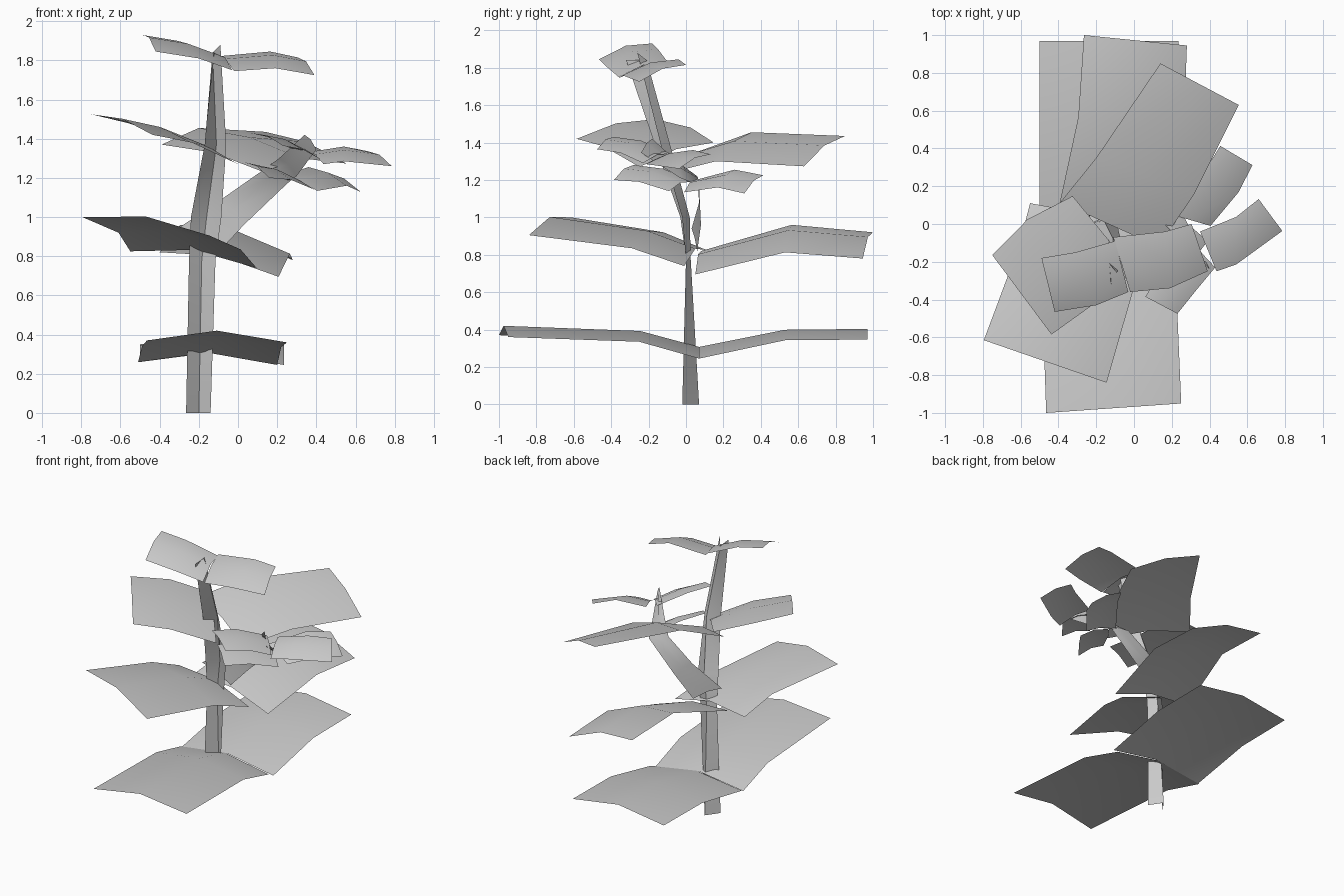
import bpy
from mathutils import Vector

cube = bpy.data.objects.get("Cube")
if cube:
    bpy.data.objects.remove(cube, do_unlink=True)

grey = bpy.data.materials.new("plain_grey")
grey.use_nodes = True
colour = (0.6, 0.6, 0.6, 1.0)
grey.diffuse_color = colour
grey.node_tree.nodes["Principled BSDF"].inputs["Base Color"].default_value = colour


def sheet(name, rows):
    """Smooth open sheet from rows of points."""
    n = len(rows[0])
    verts = [p for row in rows for p in row]
    faces = [(r * n + c, r * n + c + 1, (r + 1) * n + c + 1, (r + 1) * n + c)
             for r in range(len(rows) - 1) for c in range(n - 1)]
    mesh = bpy.data.meshes.new(name)
    mesh.from_pydata(verts, [], faces)
    mesh.update()
    # keep the upper side of leaves as the outside
    if sum(p.normal.z for p in mesh.polygons) < 0:
        mesh.flip_normals()
    mesh.materials.append(grey)
    obj = bpy.data.objects.new(name, mesh)
    bpy.context.collection.objects.link(obj)
    bpy.ops.object.select_all(action='DESELECT')
    obj.select_set(True)
    bpy.context.view_layer.objects.active = obj
    bpy.ops.object.shade_smooth_by_angle(angle=0.9)
    return obj


def leaf(name, side_a, side_b, ridge):
    """Bent leaf between two edges (base, bend, tip) with a raised midrib."""
    rows = []
    for a, b in zip(side_a, side_b):
        a, b = Vector(a), Vector(b)
        rows.append((a, (a + b) / 2 + Vector((0, 0, ridge)), b))
    return sheet(name, rows)


# Lowest pair of leaves
leaf("bottom_front_leaf",
     [(-0.51, 0.07, 0.26), (-0.49, -0.24, 0.34), (-0.465, -1.0, 0.37)],
     [(0.20, 0.07, 0.245), (0.22, -0.25, 0.335), (0.25, -0.95, 0.36)], 0.055)
leaf("bottom_back_leaf",
     [(-0.50, 0.07, 0.26), (-0.50, 0.53, 0.345), (-0.50, 0.97, 0.35)],
     [(0.235, 0.07, 0.245), (0.235, 0.53, 0.343), (0.235, 0.97, 0.347)], 0.055)

# Second pair
leaf("second_front_leaf",
     [(-0.55, 0.11, 0.825), (-0.61, -0.12, 0.92), (-0.795, -0.615, 1.0)],
     [(0.095, -0.01, 0.74), (0.013, -0.29, 0.835), (-0.145, -0.84, 0.905)], 0.05)
leaf("second_back_leaf",
     [(-0.40, 0.08, 0.82), (-0.295, 0.565, 0.96), (-0.265, 1.0, 0.92)],
     [(0.207, 0.05, 0.695), (0.265, 0.53, 0.813), (0.28, 0.945, 0.78)], 0.045)

# Third pair
leaf("third_front_leaf",
     [(-0.325, 0.148, 1.40), (-0.563, 0.025, 1.48), (-0.75, -0.165, 1.525)],
     [(0.0, -0.25, 1.27), (-0.235, -0.44, 1.38), (-0.437, -0.585, 1.42)], 0.03)
leaf("third_back_leaf",
     [(-0.39, 0.115, 1.37), (-0.20, 0.35, 1.455), (0.14, 0.85, 1.435)],
     [(0.13, -0.12, 1.23), (0.32, 0.16, 1.30), (0.555, 0.63, 1.273)], 0.03)

# Crown pair
leaf("crown_right_leaf",
     [(-0.10, -0.09, 1.82), (-0.31, -0.15, 1.90), (-0.49, -0.18, 1.93)],
     [(-0.03, -0.36, 1.75), (-0.20, -0.43, 1.81), (-0.42, -0.465, 1.845)], 0.03)
leaf("crown_left_leaf",
     [(-0.11, -0.07, 1.82), (0.165, -0.04, 1.845), (0.305, 0.0, 1.815)],
     [(-0.02, -0.36, 1.745), (0.19, -0.34, 1.76), (0.39, -0.25, 1.725)], 0.025)

# Two pairs on the side branch
leaf("branch_upper_front_leaf",
     [(0.29, -0.08, 1.34), (0.15, -0.24, 1.41), (0.06, -0.385, 1.43)],
     [(0.43, -0.23, 1.29), (0.33, -0.35, 1.345), (0.23, -0.475, 1.364)], 0.02)
leaf("branch_upper_left_leaf",
     [(0.35, -0.04, 1.33), (0.54, 0.037, 1.36), (0.66, 0.132, 1.337)],
     [(0.437, -0.25, 1.27), (0.54, -0.215, 1.285), (0.785, -0.037, 1.26)], 0.02)
leaf("branch_lower_front_leaf",
     [(0.25, 0.03, 1.19), (0.12, -0.12, 1.26), (0.03, -0.28, 1.28)],
     [(0.39, -0.09, 1.14), (0.27, -0.25, 1.19), (0.16, -0.385, 1.20)], 0.02)
leaf("branch_lower_back_leaf",
     [(0.20, 0.05, 1.20), (0.36, 0.26, 1.255), (0.457, 0.413, 1.225)],
     [(0.405, -0.01, 1.134), (0.555, 0.17, 1.16), (0.627, 0.312, 1.128)], 0.02)

# Main stem: folded ribbon that narrows and leans forward
sheet("stem", [
    [(-0.265, -0.02, 0.0), (-0.20, 0.07, 0.0), (-0.14, -0.02, 0.0)],
    [(-0.25, 0.0, 0.78), (-0.185, 0.025, 0.78), (-0.115, 0.0, 0.78)],
    [(-0.24, -0.03, 1.0), (-0.16, 0.02, 1.0), (-0.085, -0.02, 1.0)],
    [(-0.17, -0.16, 1.37), (-0.11, -0.08, 1.37), (-0.06, -0.13, 1.37)],
    [(-0.12, -0.32, 1.84), (-0.13, -0.21, 1.84), (-0.09, -0.26, 1.88)]])

# Side branch: ribbon curving outward and forward
leaf("side_branch",
     [(-0.31, 0.03, 0.94), (-0.10, 0.07, 1.08), (0.10, 0.06, 1.22),
      (0.21, -0.05, 1.30), (0.34, -0.18, 1.42)],
     [(-0.10, 0.06, 0.82), (0.03, 0.08, 0.96), (0.25, 0.07, 1.17),
      (0.30, -0.03, 1.21), (0.40, -0.24, 1.345)], 0.015)
